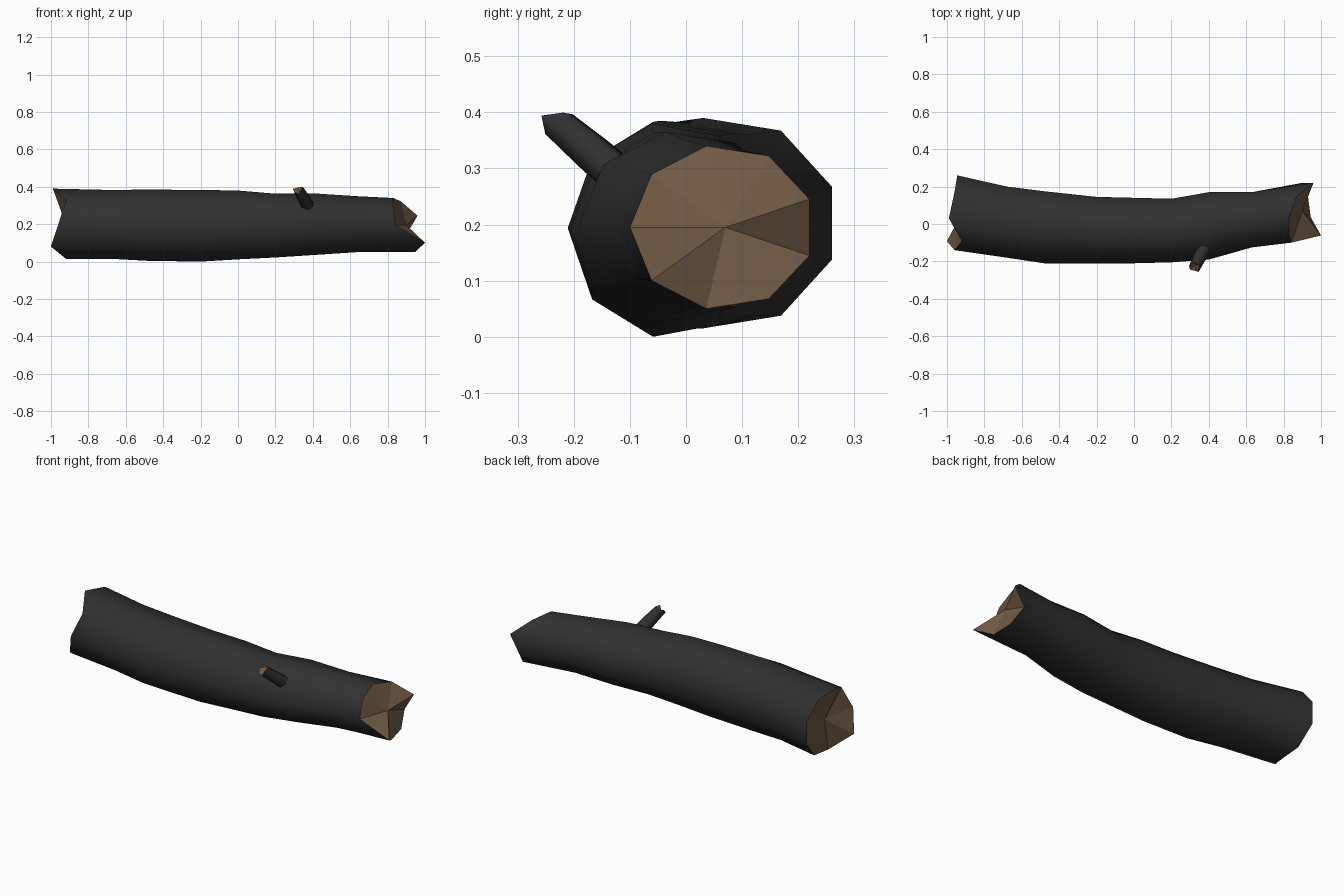
import bpy, bmesh
from math import cos, sin, radians
from mathutils import Vector

cube = bpy.data.objects.get("Cube")
if cube:
    bpy.data.objects.remove(cube, do_unlink=True)


def material(name, color):
    m = bpy.data.materials.new(name)
    m.use_nodes = True
    m.diffuse_color = color
    bsdf = m.node_tree.nodes["Principled BSDF"]
    bsdf.inputs["Base Color"].default_value = color
    bsdf.inputs["Roughness"].default_value = 0.9
    return m


bark = material("dark bark", (0.03, 0.03, 0.03, 1))
wood = material("brown wood", (0.16, 0.099, 0.056, 1))


def broken_tube(name, rings, start_center, end_center):
    """Smooth bark skin through the rings, closed by flat fans of bare wood."""
    bm = bmesh.new()
    loops = [[bm.verts.new(p) for p in ring] for ring in rings]
    n = len(loops[0])
    for a, b in zip(loops, loops[1:]):
        for i in range(n):
            j = (i + 1) % n
            bm.faces.new((a[i], a[j], b[j], b[i])).smooth = True
    for loop, center in ((loops[0], start_center), (loops[-1], end_center)):
        hub = bm.verts.new(center)
        for i in range(n):
            bm.faces.new((loop[i], loop[(i + 1) % n], hub)).material_index = 1
    bmesh.ops.recalc_face_normals(bm, faces=bm.faces)
    mesh = bpy.data.meshes.new(name)
    bm.to_mesh(mesh)
    bm.free()
    mesh.materials.append(bark)
    mesh.materials.append(wood)
    obj = bpy.data.objects.new(name, mesh)
    bpy.context.collection.objects.link(obj)
    return obj


# Log: nine-sided sections given as x, y range, z range
SIDES = 9
sections = [
    (-0.95, -0.14, 0.26, 0.015, 0.39),
    (-0.68, -0.18, 0.20, 0.015, 0.383),
    (-0.48, -0.21, 0.175, 0.004, 0.385),
    (-0.20, -0.21, 0.145, 0.0, 0.383),
    (0.0, -0.21, 0.14, 0.012, 0.38),
    (0.20, -0.205, 0.135, 0.022, 0.363),
    (0.40, -0.19, 0.17, 0.035, 0.365),
    (0.63, -0.125, 0.17, 0.05, 0.35),
    (0.90, -0.10, 0.22, 0.05, 0.34),
]
# Jagged ends: x of each corner, counted from the back side over the top
left_x = (-0.945, -0.96, -0.99, -0.92, -0.96, -1.0, -0.92, -0.93, -0.945)
right_x = (0.96, 0.87, 0.83, 0.83, 0.84, 1.0, 0.945, 0.93, 0.90)

rings = []
for k, (x, y0, y1, z0, z1) in enumerate(sections):
    ry = (y1 - y0) / (1 + cos(radians(20)))
    rz = (z1 - z0) / (2 * sin(radians(80)))
    yc, zc = y0 + ry, (z0 + z1) / 2
    xs = left_x if k == 0 else right_x if k == len(sections) - 1 else [x] * SIDES
    rings.append([
        (xs[i], yc + ry * cos(radians(20 + 40 * i)), zc + rz * sin(radians(20 + 40 * i)))
        for i in range(SIDES)
    ])
broken_tube("log", rings, (-0.92, 0.06, 0.20), (0.90, 0.07, 0.195))

# Broken twig: tapered six-sided stub rising from the front of the log
base = Vector((0.39, -0.10, 0.27))
tip = Vector((0.325, -0.23, 0.382))
axis = (tip - base).normalized()
side = axis.cross(Vector((0, 0, 1))).normalized()
up = side.cross(axis)


def twig_ring(center, radius, jag):
    return [
        center + axis * jag[i]
        + (side * cos(radians(60 * i)) + up * sin(radians(60 * i))) * radius
        for i in range(6)
    ]


twig_rings = [
    twig_ring(base, 0.037, [0] * 6),
    twig_ring(base.lerp(tip, 0.5), 0.035, [0] * 6),
    twig_ring(tip, 0.03, (0.012, -0.01, -0.005, 0.02, 0.0, 0.01)),
]
broken_tube("twig", twig_rings, base, tip - axis * 0.015)
